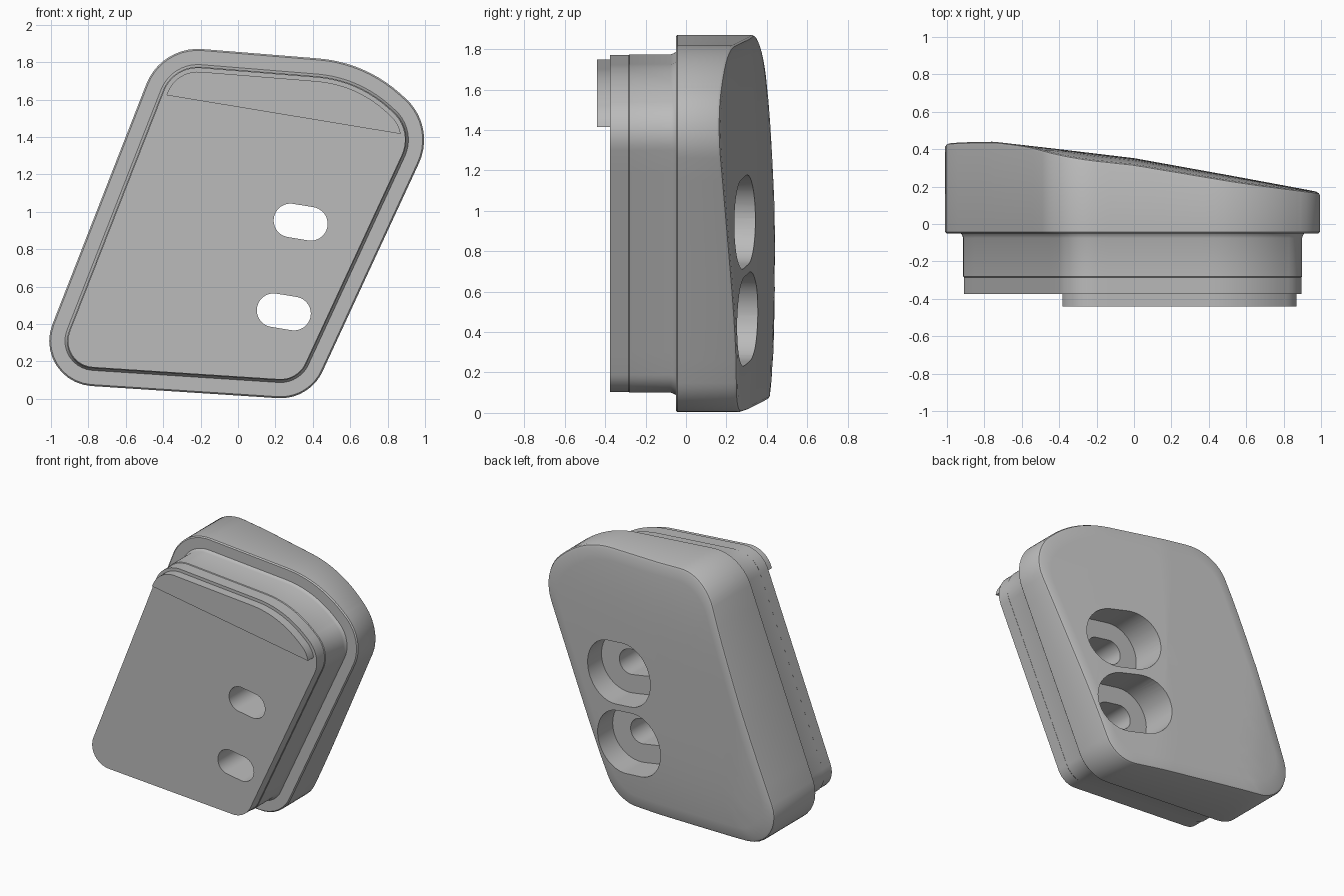
import bpy, bmesh, math
from mathutils import Vector

cube = bpy.data.objects.get("Cube")
if cube:
    bpy.data.objects.remove(cube, do_unlink=True)

grey = bpy.data.materials.new("plain_grey")
grey.use_nodes = True
colour = (0.5, 0.5, 0.5, 1)
grey.diffuse_color = colour
grey.node_tree.nodes["Principled BSDF"].inputs["Base Color"].default_value = colour

# Corner x, corner z, and tangent length of the rounding
CORNERS = [(-1.113, 0.09, 0.33), (0.381, -0.007, 0.17), (1.06, 1.46, 0.22),
           (0.68, 1.80, 0.25), (-0.41, 1.888, 0.22)]
CENTRE = Vector((0, 0.93))
TILT = math.radians(-9.4)


def outline(inset=0.0, arc=10, side=10):
    """Rounded slanted outline, moved inwards by inset, anticlockwise."""
    arcs = []
    for i, (x, z, d) in enumerate(CORNERS):
        p = Vector((x, z))
        a = (Vector(CORNERS[i - 1][:2]) - p).normalized()
        b = (Vector(CORNERS[(i + 1) % len(CORNERS)][:2]) - p).normalized()
        half = a.angle(b) / 2
        r = d * math.tan(half)
        c = p + (a + b).normalized() * (r / math.sin(half))
        u, v = (p + a * d - c).normalized(), (p + b * d - c).normalized()
        turn = u.angle(v)
        arcs.append([c + (u * math.sin(turn * (1 - t / arc)) + v * math.sin(turn * t / arc))
                     / math.sin(turn) * (r - inset) for t in range(arc + 1)])
    pts = []
    for i, run in enumerate(arcs):
        pts += run
        start, end = run[-1], arcs[(i + 1) % len(arcs)][0]
        pts += [start.lerp(end, k / side) for k in range(1, side)]
    return pts


def stadium(cx, cz, r, s, n=24):
    """Tilted long-hole outline."""
    pts = []
    for sign in (1, -1):
        for k in range(n + 1):
            a = -math.pi / 2 + math.pi * k / n
            x, z = sign * (s + r * math.cos(a)), sign * r * math.sin(a)
            pts.append(Vector((cx + x * math.cos(TILT) - z * math.sin(TILT),
                               cz + x * math.sin(TILT) + z * math.cos(TILT))))
    return pts


def at(pts, y):
    return [(p.x, y, p.y) for p in pts]


def loft(name, rings):
    bm = bmesh.new()
    loops = [[bm.verts.new(co) for co in ring] for ring in rings]
    n = len(loops[0])
    for lo, hi in zip(loops, loops[1:]):
        for i in range(n):
            j = (i + 1) % n
            bm.faces.new((lo[i], lo[j], hi[j], hi[i]))
    bm.faces.new(loops[0][::-1])
    bm.faces.new(loops[-1])
    bmesh.ops.recalc_face_normals(bm, faces=bm.faces)
    mesh = bpy.data.meshes.new(name)
    bm.to_mesh(mesh)
    bm.free()
    mesh.materials.append(grey)
    obj = bpy.data.objects.new(name, mesh)
    bpy.context.collection.objects.link(obj)
    return obj


# Contoured back: slopes across the width and falls away at both ends
SLOPE = [(-1.05, 0.435), (-0.75, 0.44), (-0.4, 0.40), (0, 0.352), (0.5, 0.262), (1.05, 0.16)]


def back_y(p):
    y = SLOPE[-1][1]
    for (x0, y0), (x1, y1) in zip(SLOPE, SLOPE[1:]):
        if x0 <= p.x <= x1:
            y = y0 + (y1 - y0) * (p.x - x0) / (x1 - x0)
            break
    return y - 0.035 * ((p.y - CENTRE.y) / 0.93) ** 4


def back_ring(scale, drop=0.0):
    pts = [CENTRE + (p - CENTRE) * scale for p in outline()]
    return [(p.x, back_y(p) - drop, p.y) for p in pts]


# Thick outer pad
pad = loft("back_pad", [at(outline(0.008), -0.05), at(outline(), -0.042), back_ring(1, 0.016),
                        back_ring(0.994, 0.005)]
           + [back_ring(s) for s in (0.98, 0.9, 0.8, 0.7, 0.6, 0.5, 0.4, 0.3, 0.2, 0.1, 0.03)])

# Smaller front plate with a fillet at the pad and a fine step
plate = loft("front_plate", [at(outline(i), y) for i, y in
                             ((0.1, -0.375), (0.1, -0.285), (0.096, -0.28),
                              (0.096, -0.075), (0.09, -0.058), (0.08, -0.045))])

# Raised crescent along the top of the plate, cut off by a slanted line
ridge = loft("top_ridge", [at(outline(0.122), -0.44), at(outline(0.122), -0.37)])
bm = bmesh.new()
bm.from_mesh(ridge.data)
bmesh.ops.bisect_plane(bm, geom=bm.verts[:] + bm.edges[:] + bm.faces[:],
                       plane_co=(-0.36, 0, 1.62),
                       plane_no=(-math.sin(TILT), 0, math.cos(TILT)), clear_inner=True)
bmesh.ops.holes_fill(bm, edges=[e for e in bm.edges if e.is_boundary], sides=0)
bmesh.ops.recalc_face_normals(bm, faces=bm.faces)
bm.to_mesh(ridge.data)
bm.free()


def cut(target, pts, y0, y1):
    cutter = loft("hole_cutter", [at(pts, y0), at(pts, y1)])
    cutter.hide_render = True
    mod = target.modifiers.new("hole", "BOOLEAN")
    mod.operation, mod.solver, mod.object = "DIFFERENCE", "EXACT", cutter
    bpy.context.view_layer.objects.active = target
    bpy.ops.object.modifier_apply(modifier=mod.name)
    bpy.data.objects.remove(cutter, do_unlink=True)


# Two long holes with wide recesses from the back
for cx, cz in ((0.335, 0.945), (0.245, 0.465)):
    cut(pad, stadium(cx, cz, 0.222, 0.067), 0.08, 0.7)
    for part in (pad, plate):
        cut(part, stadium(cx, cz, 0.09, 0.055), -0.6, 0.6)

bpy.ops.object.select_all(action="DESELECT")
for obj in (pad, plate, ridge):
    obj.select_set(True)
bpy.context.view_layer.objects.active = pad
bpy.ops.object.shade_smooth_by_angle(angle=math.radians(30))
